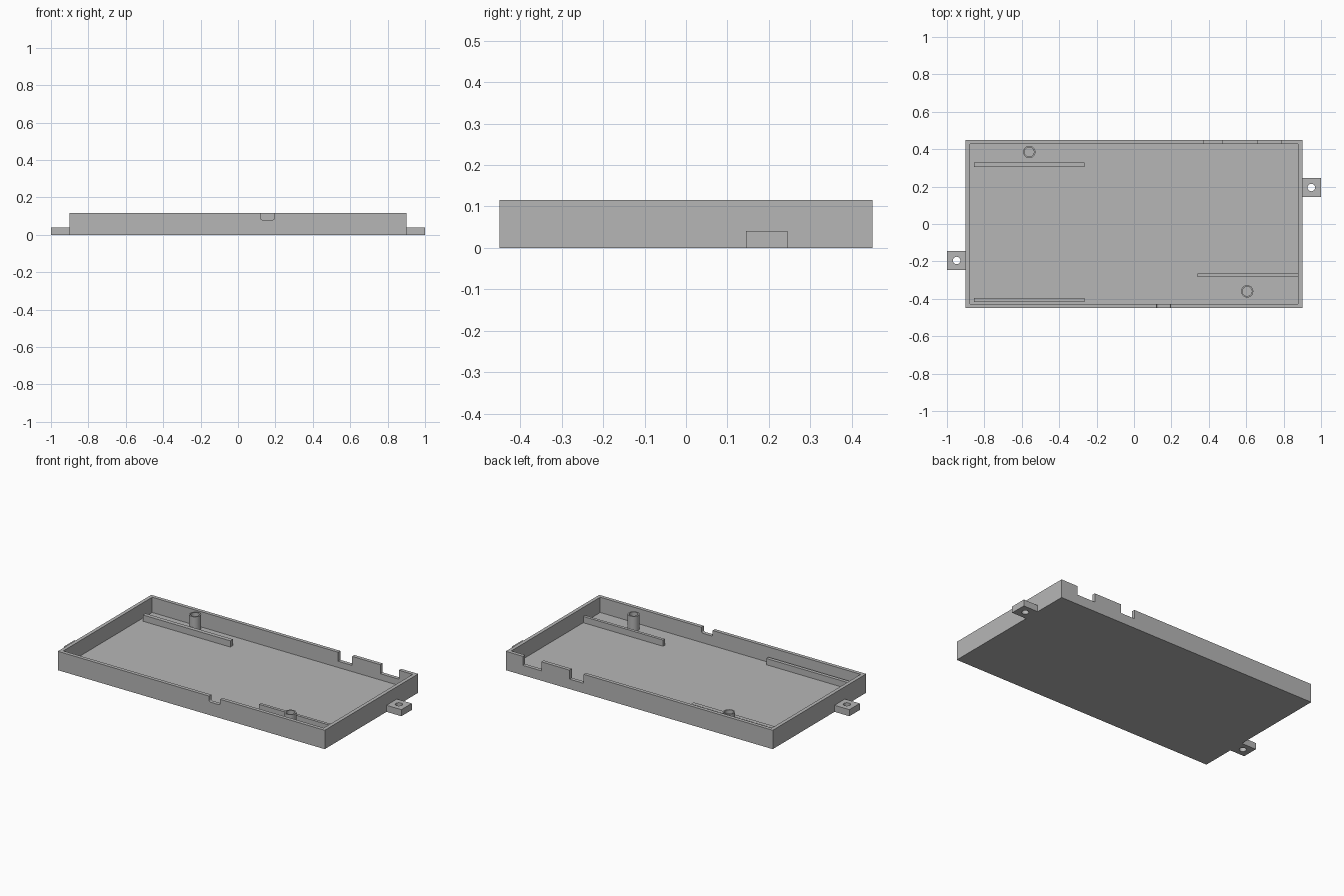
import bpy, bmesh, math
from mathutils import Matrix, Vector

cube = bpy.data.objects.get("Cube")
if cube:
    bpy.data.objects.remove(cube, do_unlink=True)

grey = bpy.data.materials.new("plain grey")
grey.use_nodes = True
colour = (0.47, 0.47, 0.47, 1)
grey.diffuse_color = colour
grey.node_tree.nodes["Principled BSDF"].inputs["Base Color"].default_value = colour

HALF_X, HALF_Y, HEIGHT = 0.9, 0.45, 0.115
WALL, FLOOR = 0.022, 0.022


def finish(name, bm):
    bmesh.ops.recalc_face_normals(bm, faces=bm.faces)
    mesh = bpy.data.meshes.new(name)
    bm.to_mesh(mesh)
    bm.free()
    mesh.materials.append(grey)
    obj = bpy.data.objects.new(name, mesh)
    bpy.context.collection.objects.link(obj)
    return obj


def box(name, x, y, z, round_bottom=0):
    """Box from (min, max) ranges; optionally rounds the bottom edges along y."""
    bm = bmesh.new()
    lo, hi = Vector((x[0], y[0], z[0])), Vector((x[1], y[1], z[1]))
    bmesh.ops.create_cube(bm, size=1, matrix=Matrix.Translation((lo + hi) / 2)
                          @ Matrix.Diagonal((*(hi - lo), 1)))
    if round_bottom:
        mid = (z[0] + z[1]) / 2
        edges = [e for e in bm.edges
                 if all(v.co.z < mid for v in e.verts)
                 and abs(e.verts[0].co.x - e.verts[1].co.x) < 1e-5]
        bmesh.ops.bevel(bm, geom=edges, offset=round_bottom, segments=3,
                        profile=0.5, affect='EDGES')
    return finish(name, bm)


def cylinder(name, x, y, z, radius):
    bm = bmesh.new()
    bmesh.ops.create_cone(bm, cap_ends=True, segments=32, radius1=radius,
                          radius2=radius, depth=z[1] - z[0],
                          matrix=Matrix.Translation((x, y, sum(z) / 2)))
    return finish(name, bm)


def select(obj):
    bpy.ops.object.select_all(action='DESELECT')
    obj.select_set(True)
    bpy.context.view_layer.objects.active = obj


def cut(obj, cutter):
    mod = obj.modifiers.new("cut", 'BOOLEAN')
    mod.operation, mod.solver, mod.object = 'DIFFERENCE', 'EXACT', cutter
    select(obj)
    bpy.ops.object.modifier_apply(modifier=mod.name)
    bpy.data.objects.remove(cutter, do_unlink=True)


def smooth(obj):
    select(obj)
    bpy.ops.object.shade_smooth_by_angle(angle=math.radians(30))


# Open tray
tray = box("tray", (-HALF_X, HALF_X), (-HALF_Y, HALF_Y), (0, HEIGHT))
cut(tray, box("cavity", (WALL - HALF_X, HALF_X - WALL),
              (WALL - HALF_Y, HALF_Y - WALL), (FLOOR, 0.2)))

# Cable notches in the front and back walls
cut(tray, box("front_notch", (0.12, 0.195), (-0.5, -0.42), (0.08, 0.2), 0.01))
for x in ((0.375, 0.47), (0.66, 0.785)):
    cut(tray, box("back_notch", x, (0.42, 0.5), (0.06, 0.2)))

# Support ribs on the floor
for name, x, y in (("back_rib", (-0.855, -0.265), (0.305, 0.33)),
                   ("front_right_rib", (-0.855, -0.265), (-0.416, -0.395)),
                   ("front_left_rib", (0.34, HALF_X - WALL), (-0.283, -0.265))):
    box(name, x, y, (FLOOR, 0.06))

# Hollow screw posts
for name, x, y in (("back_post", -0.56, 0.385), ("front_post", 0.605, -0.36)):
    post = cylinder(name, x, y, (FLOOR, 0.112), 0.033)
    cut(post, cylinder("bore", x, y, (0.0, 0.2), 0.025))
    smooth(post)

# Mounting ears with through holes, diagonally opposite
for name, side in (("left_ear", 1), ("right_ear", -1)):
    x = sorted((side * HALF_X, side * 1.0))
    y = sorted((side * 0.145, side * 0.245))
    ear = box(name, x, y, (0, 0.04))
    cut(ear, cylinder("ear_hole", side * 0.948, side * 0.195, (-0.1, 0.1), 0.02))
    smooth(ear)
